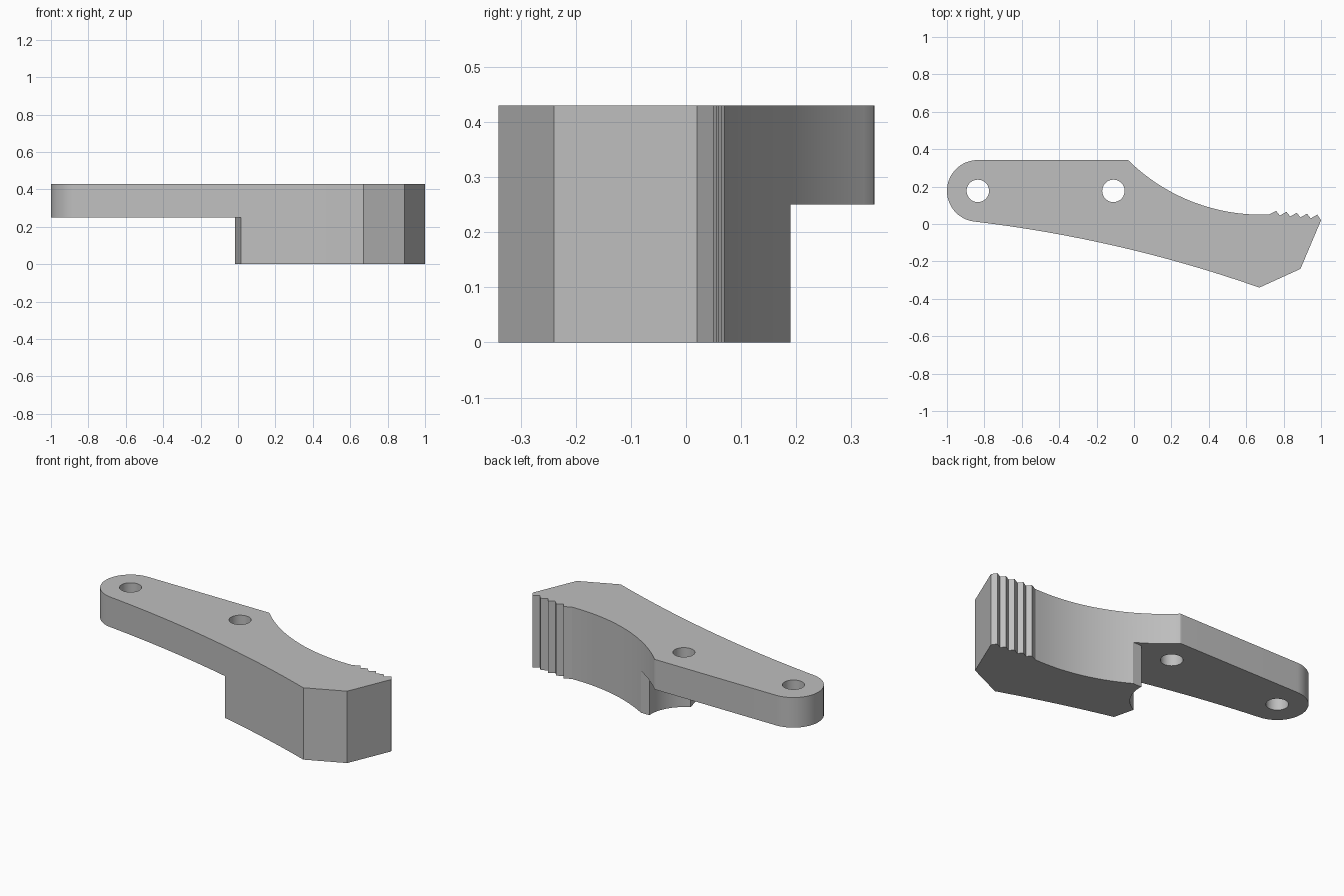
import bpy, bmesh
from math import sin, cos, radians, sqrt, asin, degrees

if "Cube" in bpy.data.objects:
    bpy.data.objects.remove(bpy.data.objects["Cube"], do_unlink=True)

TOP, STEP = 0.43, 0.25          # full height and underside of the thin arm
PIVOTS = [(-0.835, 0.177), (-0.11, 0.177)]
END_R, HOLE_R, RELIEF_R = 0.165, 0.06, 0.22


def arc(center, radius, start, end, steps):
    """Points on a circle between two angles in degrees."""
    angles = [radians(start + (end - start) * i / steps) for i in range(steps + 1)]
    return [(center[0] + radius * cos(a), center[1] + radius * sin(a)) for a in angles]


def bezier(a, b, c, steps):
    """Quadratic curve from a to c, pulled by b."""
    ts = [i / steps for i in range(steps + 1)]
    return [tuple((1 - t) ** 2 * p + 2 * t * (1 - t) * q + t * t * r
                  for p, q, r in zip(a, b, c)) for t in ts]


def prism(name, outline, z0, z1):
    """Solid made by extruding a flat outline upward."""
    bm = bmesh.new()
    face = bm.faces.new([bm.verts.new((x, y, z0)) for x, y in outline])
    moved = bmesh.ops.extrude_face_region(bm, geom=[face])["geom"]
    verts = [v for v in moved if isinstance(v, bmesh.types.BMVert)]
    bmesh.ops.translate(bm, verts=verts, vec=(0, 0, z1 - z0))
    bmesh.ops.recalc_face_normals(bm, faces=bm.faces)
    mesh = bpy.data.meshes.new(name)
    bm.to_mesh(mesh)
    bm.free()
    obj = bpy.data.objects.new(name, mesh)
    bpy.context.collection.objects.link(obj)
    return obj


# Outline, counter-clockwise from the rounded arm end: front edge and nose
outline = arc(PIVOTS[0], END_R, 90, 263, 32)
outline += bezier(outline.pop(), (-0.07, -0.08), (0.67, -0.34), 24)
outline += [(0.89, -0.24), (1.0, 0.02)]

# Saw teeth along the back of the nose
for i in range(5):
    x = 0.98 - 0.055 * i
    y = 0.05 + 0.005 * i
    outline.append((x, y))
    if i < 4:
        outline.append((x - 0.035, y - 0.02))
outline.append((0.72, 0.05))

# Concave grip sweep up to the straight back edge
sweep_r, sweep_x = 1.014, 0.68
start_angle = -90 - degrees(asin((sweep_x + 0.03) / sweep_r))
outline += arc((sweep_x, 0.05 + sweep_r), sweep_r, -90, start_angle, 32)
outline += bezier((-0.032, 0.341), (-0.038, 0.342), (-0.045, 0.342), 3)

lever = prism("lever_body", outline, 0, TOP)

# Clearance under the arm, with a round relief about the inner pivot
px, py = PIVOTS[1]
end = -degrees(asin(sqrt(1 - (0.095 / RELIEF_R) ** 2)))
clearance = [(0.05, -0.28), (-1.2, -0.28), (-1.2, 0.6), (0.5, 0.6), (0.5, 0.19)]
clearance += arc((px, py), RELIEF_R, degrees(asin((0.19 - py) / RELIEF_R)), end, 20)
cutters = [prism("clearance_cutter", clearance, -0.1, STEP)]

# Pivot holes
for p in PIVOTS:
    cutters.append(prism("hole_cutter", arc(p, HOLE_R, 0, 350, 35), -0.2, TOP + 0.2))

bpy.context.view_layer.objects.active = lever
lever.select_set(True)
for cutter in cutters:
    cutter.hide_render = True
    mod = lever.modifiers.new("cut", "BOOLEAN")
    mod.operation = "DIFFERENCE"
    mod.solver = "EXACT"
    mod.object = cutter
    bpy.ops.object.modifier_apply(modifier=mod.name)
    bpy.data.objects.remove(cutter, do_unlink=True)

# Plain grey finish
grey = bpy.data.materials.new("plain_grey")
grey.use_nodes = True
colour = (0.52, 0.52, 0.52, 1)
grey.diffuse_color = colour
grey.node_tree.nodes["Principled BSDF"].inputs["Base Color"].default_value = colour
lever.data.materials.clear()
lever.data.materials.append(grey)
for poly in lever.data.polygons:
    poly.material_index = 0

bpy.ops.object.shade_smooth_by_angle(angle=radians(25))
